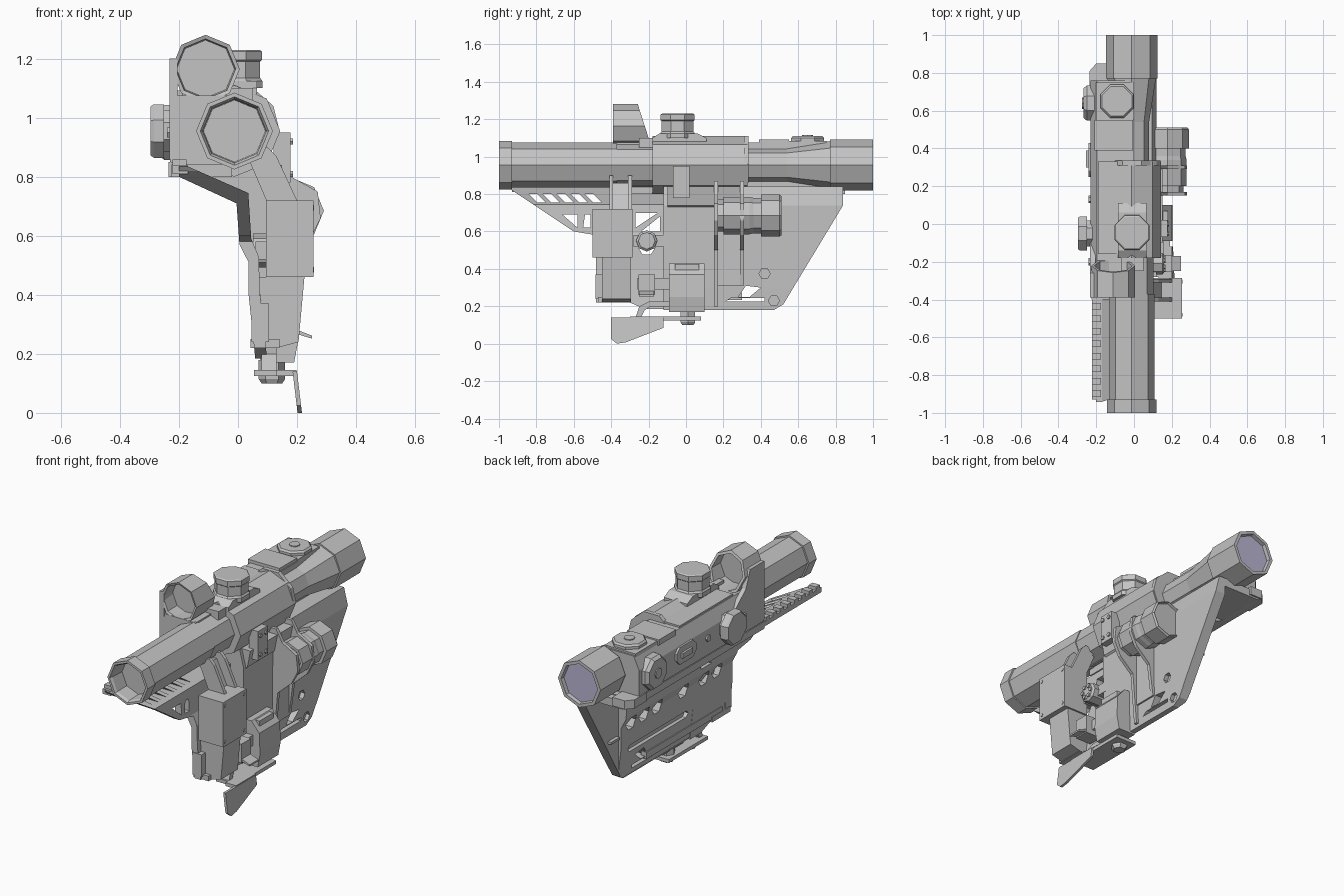
import bpy, bmesh, math

def mat(name, c):
    m = bpy.data.materials.new(name)
    m.diffuse_color = (*c, 1)
    return m

GREY = mat("gunmetal_grey", (0.55, 0.55, 0.55))
LENS = mat("violet_lens", (0.5, 0.47, 0.66))

def place(axis, t, a, b):
    return {'x': (t, a, b), 'y': (a, t, b), 'z': (a, b, t)}[axis]

def skin(name, rings, m):
    """Join equal-length point rings into a closed solid."""
    bm = bmesh.new()
    vs = [[bm.verts.new(p) for p in r] for r in rings]
    n = len(rings[0])
    for r0, r1 in zip(vs, vs[1:]):
        for i in range(n):
            bm.faces.new((r0[i], r0[(i + 1) % n], r1[(i + 1) % n], r1[i]))
    bm.faces.new(vs[0][::-1])
    bm.faces.new(vs[-1])
    bmesh.ops.recalc_face_normals(bm, faces=bm.faces)
    me = bpy.data.meshes.new(name)
    bm.to_mesh(me)
    bm.free()
    me.materials.append(m)
    o = bpy.data.objects.new(name, me)
    bpy.context.collection.objects.link(o)
    return o

def prism(name, axis, pts, t0, t1, m=GREY):
    return skin(name, [[place(axis, t, a, b) for a, b in pts] for t in (t0, t1)], m)

def lathe(name, axis, centre, prof, n=8, rot=0.0, m=GREY):
    ca, cb = centre
    ang = [rot + 2 * math.pi * i / n for i in range(n)]
    return skin(name, [[place(axis, t, ca + r * math.cos(g), cb + r * math.sin(g)) for g in ang]
                       for t, r in prof], m)

def box(name, x0, x1, y0, y1, z0, z1):
    return prism(name, 'z', [(x0, y0), (x1, y0), (x1, y1), (x0, y1)], z0, z1)

def boolean(o, cutter, op='DIFFERENCE'):
    md = o.modifiers.new("cut", 'BOOLEAN')
    md.operation, md.object, md.solver = op, cutter, 'EXACT'
    bpy.context.view_layer.objects.active = o
    bpy.ops.object.modifier_apply(modifier=md.name)
    bpy.data.objects.remove(cutter)

R8 = math.pi / 8

# Main scope: octagonal tube with recessed ends
SC = (-0.012, 0.955)
lathe("scope_tube", 'y', SC, [(-.9, .105), (-.985, .108), (-1, .116), (-1, .13), (-.93, .13), (-.93, .121), (-.37, .121),
      (-.37, .116), (-.18, .116), (-.18, .155), (.33, .155), (.33, .092), (.54, .092), (.77, .128),
      (.77, .137), (1, .137), (1, .118), (.975, .115)])
lathe("rear_lens", 'y', SC, [(.974, .114), (.979, .114)], m=LENS)
prism("scope_rear_collar", 'y', [(-.14, .88), (-.14, 1.04), (-.06, 1.11), (.04, 1.11), (.12, 1.04), (.14, .96), (.1, .86)],
      .31, .335)

# Top turret with stepped base
prism("turret_base", 'x', [(-.18, 1.08), (-.18, 1.1), (-.14, 1.125), (.06, 1.125), (.11, 1.1), (.11, 1.08)], -.085, .065)
lathe("top_turret", 'z', (-.01, -.045), [(1.1, .1), (1.125, .1), (1.135, .092), (1.19, .092), (1.195, .098),
      (1.225, .098), (1.23, .09)], rot=R8)

# Side plate on the scope with bolts
box("scope_side_plate", .12, .178, -.07, .02, .78, .95)
for y in (-.05, 0):
    for z in (.81, .92):
        lathe("plate_bolt", 'x', (y, z), [(.175, .012), (.186, .012)], 6)

# Left sensor housing beside the scope
prism("sensor_housing", 'y', [(-.23, .85), (-.23, 1.0), (-.195, 1.075), (0, 1.075), (0, .84), (-.2, .84)], -.39, .76)
prism("housing_rear_end", 'z', [(-.235, .7), (-.235, .81), (-.2, .85), (-.12, .85), (-.12, .7)], .80, .85)
box("housing_cover", -.21, -.005, .39, .55, 1.06, 1.093)
box("housing_step", -.19, 0, -.16, .33, 1.06, 1.085)
box("rear_dial_plinth", -.2, .0, .55, .75, 1.06, 1.085)
lathe("rear_dial", 'z', (-.09, .65), [(1.07, .095), (1.1, .095), (1.11, .085)], rot=R8)
lathe("rear_dial_screw", 'z', (-.09, .65), [(1.1, .03), (1.115, .03)])

# Red-dot hood: hollow ring with slanted rear edge
hood = lathe("reflex_hood", 'y', (-.11, 1.165), [(-.305, .098), (-.385, .102), (-.39, .116), (-.2, .116), (-.2, .1), (-.3, .098)])
for v in hood.data.vertices:
    if v.co.y > -.25:
        v.co.y -= (v.co.z - 1.1) * .32
prism("hood_side_plate", 'x', [(-.39, .86), (-.39, 1.2), (-.26, 1.2), (-.22, 1.1), (-.1, 1.0), (-.1, .86)], -.232, -.205)
box("hood_neck", -.215, -.005, -.385, -.2, 1.03, 1.075)
box("hood_right_foot", -.07, .05, -.25, -.18, 1.05, 1.1)

# Left knobs, buttons
lathe("front_knob", 'x', (-.05, .955), [(-.2, .075), (-.25, .075), (-.25, .098), (-.285, .098), (-.296, .09)], rot=R8)
lathe("rear_knob", 'x', (.64, .95), [(-.2, .1), (-.25, .1), (-.268, .085)], rot=R8)
lathe("rear_knob_screw", 'x', (.64, .95), [(-.26, .03), (-.274, .03)])
prism("side_button_bar", 'x', [(.25, .93), (.28, .9), (.4, .9), (.43, .93), (.43, .97), (.4, 1), (.28, 1), (.25, .97)], -.242, -.22)
box("side_button", -.255, -.235, .3, .39, .935, .965)
for y in (.13, -.2):
    lathe("housing_bolt", 'x', (y, .95), [(-.22, .02), (-.24, .02)], 6)

# Accessory rail under the housing with teeth at the front
box("rail_slab", -.225, -.02, -.4, .8, .8, .842)
box("front_rail", -.222, -.17, -.93, -.39, .81, .838)
for i in range(8):
    box("rail_tooth", -.222, -.175, -.915 + i * .066, -.88 + i * .066, .83, .858)

# Mount core: bent section trimmed to the side outline, rear edge slanted
core = prism("mount_core", 'y', [(-.2, .835), (-.2, .8), (-.005, .71), (.005, .57), (.036, .51), (.036, .4), (.06, .2),
             (.085, .17), (.11, .17), (.115, .3), (.12, .74), (.095, .84)], -.12, .95)
boolean(core, prism("trim", 'x', [(-.3, .86), (.84, .86), (.84, .74), (.52, .21), (.47, .18), (-.3, .18)], -.5, .5), 'INTERSECT')
# Behind the hole wall only the thin right-hand plate and the rail remain
boolean(core, box("rear_relief", -.5, .055, .545, 1.1, .0, .79))

# Front shell: thin bent wall with the nose slanting forward
shell = prism("mount_front_shell", 'y', [(-.2, .8), (-.005, .71), (.005, .57), (.036, .51), (.036, .4), (.06, .17), (.1, .17),
              (.075, .4), (.07, .53), (.045, .59), (.035, .745), (-.17, .835), (-.2, .835)], -.95, -.12)
boolean(shell, prism("trim", 'x', [(-.1, .86), (-.96, .86), (-.93, .82), (-.6, .6), (-.48, .58), (-.48, .22), (-.3, .22),
                     (-.22, .185), (-.1, .185)], -.5, .5), 'INTERSECT')
# Truss windows
for pts in ([(-.66, .69), (-.58, .69), (-.58, .62)], [(-.54, .69), (-.51, .69), (-.51, .62), (-.55, .62)],
            [(-.27, .7), (-.15, .7), (-.27, .62)], [(-.24, .6), (-.14, .68), (-.14, .6)]):
    boolean(shell, prism("window", 'x', pts, -.4, .3))
for i in range(5):
    y = -.84 + i * .075
    boolean(shell, prism("slat_gap", 'x', [(y, .8), (y + .045, .8), (y + .09, .755), (y + .045, .755)], -.4, .3))
# Hex hole row and long slot on the left face
for y in (.46, .34, .22, -.02, -.21, -.33):
    boolean(core if y > -.1 else shell, lathe("hex_hole", 'x', (y, .515), [(-.2, .045), (.085, .045)], 6))
boolean(core, prism("long_slot", 'x', [(.46, .34), (.48, .36), (.46, .38), (-.06, .38), (-.08, .36), (-.06, .34)], -.2, .065))
# Small holes and triangular window in the rear plate
for y, z in ((.42, .375), (.47, .23)):
    boolean(core, lathe("small_hole", 'x', (y, z), [(.09, .03), (.3, .03)], 6))
for pts in ([(.21, .225), (.42, .225), (.42, .245), (.24, .245)], [(.32, .31), (.4, .3), (.34, .25), (.28, .25)]):
    boolean(core, prism("tri_window", 'x', pts, -.3, .3))
box("left_lower_rib", .045, .08, -.4, .3, .235, .275)
box("rear_left_peg", .035, .08, .56, .64, .45, .465)

# Side light in its flanged bracket
lathe("side_light", 'y', (.178, .685), [(.15, .085), (.2, .085), (.2, .1), (.34, .1), (.36, .095), (.4, .095),
      (.4, .113), (.5, .113), (.51, .105), (.495, .1)])
for y, zl in ((.15, .2), (.29, .31)):
    prism("light_flange", 'y', [(.08, .87), (.14, .87), (.18, .8), (.27, .75), (.28, .66), (.24, .58), (.15, .5),
          (.125, zl), (.09, zl)], y, y + .02)
box("light_bracket_plate", .1, .125, .16, .3, .31, .82)
prism("bracket_brace", 'y', [(.08, .84), (.15, .84), (.13, .74), (.08, .7)], -.1, .3)

# Front control box, struts and lower wedge
box("control_box", .095, .255, -.5, -.285, .46, .72)
for y in (-.41, -.31):
    prism("box_strut", 'y', [(.04, .88), (.1, .9), (.13, .87), (.2, .72), (.11, .72)], y, y + .02)
prism("strut_web", 'y', [(.04, .85), (.08, .86), (.15, .71), (.1, .71)], -.41, -.29)
for y in (-.48, -.305):
    for z in (.485, .695):
        lathe("box_bolt", 'x', (y, z), [(.25, .01), (.258, .01)], 6)
prism("lower_wedge", 'y', [(.07, .46), (.225, .46), (.205, .24), (.13, .22), (.09, .24)], -.45, -.295)
box("lower_front_block", .045, .105, -.485, -.43, .24, .37)
box("lower_front_foot", .042, .14, -.47, -.3, .22, .25)
lathe("window_boss", 'x', (-.21, .55), [(.05, .057), (.15, .057), (.16, .045)])
for i in range(6):
    a = i * math.pi / 3
    lathe("boss_stud", 'x', (-.21 + .033 * math.cos(a), .55 + .033 * math.sin(a)), [(.15, .012), (.168, .012)], 6)
box("boss_arm", .06, .12, -.28, -.1, .52, .58)

# Clamp block, side nut and hex bolt
prism("clamp_block", 'y', [(.08, .43), (.15, .43), (.2, .37), (.205, .25), (.19, .17), (.08, .17)], -.09, .1)
box("clamp_top_pad", .1, .18, -.06, .07, .37, .425)
box("clamp_link", .09, .16, -.26, -.08, .29, .35)
box("clamp_side_nut", .1, .2, -.255, -.165, .26, .37)
prism("release_tab", 'y', [(.19, .285), (.25, .262), (.25, .252), (.19, .27)], -.25, -.17)
lathe("clamp_bolt", 'z', (.115, .01), [(.1, .035), (.115, .045), (.18, .045)], 6)

# Throw lever: flat arm with a drooping blade
box("lever_arm", .055, .19, -.28, .08, .125, .145)
prism("lever_curve", 'x', [(-.27, .14), (-.25, .2), (-.2, .225), (-.08, .225), (-.08, .2), (-.19, .2), (-.22, .18), (-.24, .14)],
      .08, .13)
blade = prism("lever_blade", 'x', [(-.4, .14), (-.12, .14), (-.12, .085), (-.32, .008), (-.37, 0), (-.4, .025)], .185, .2)
for v in blade.data.vertices:
    v.co.x += (.14 - v.co.z) * .12
box("lever_blade_root", .13, .198, -.3, -.12, .125, .145)
